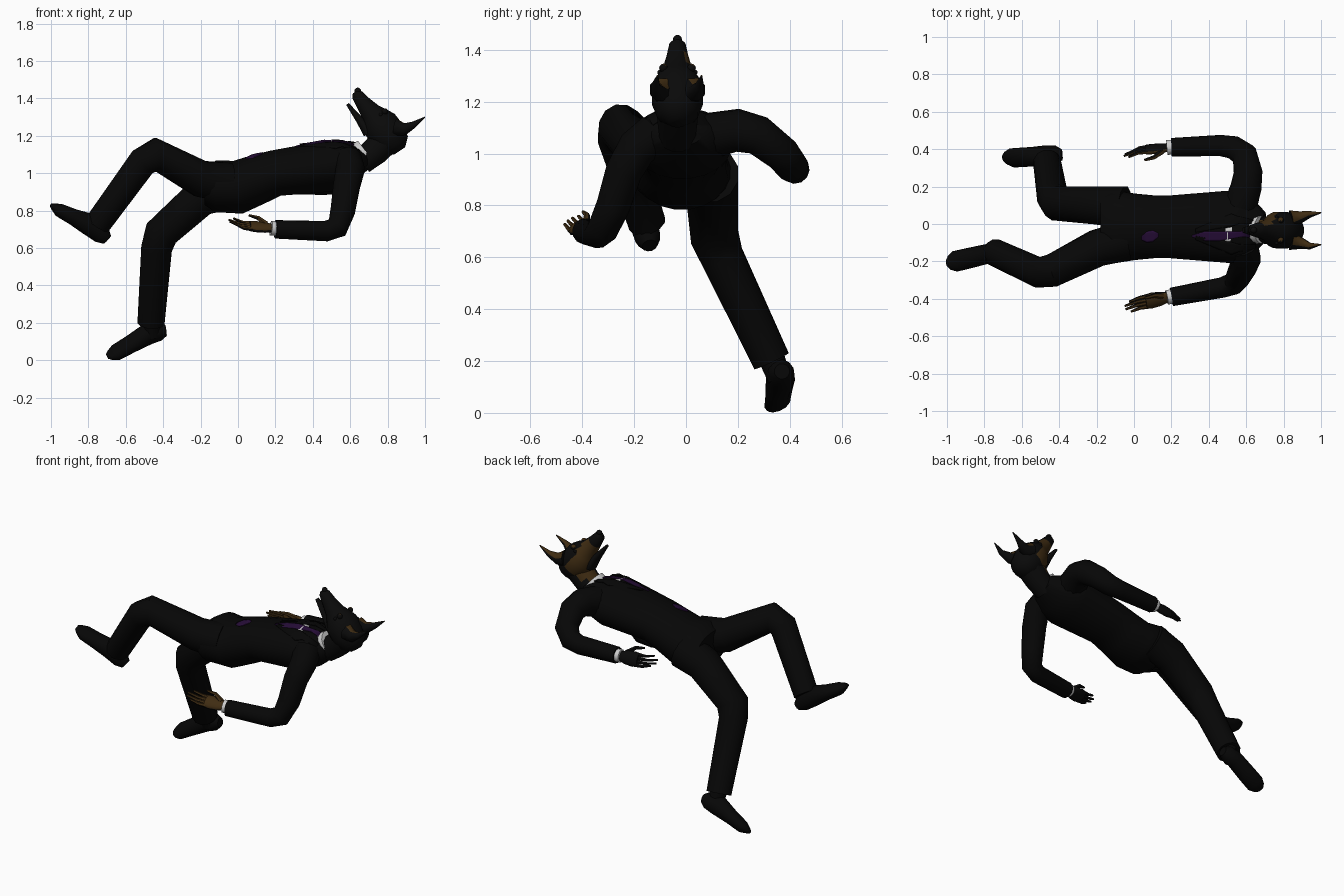
import bpy, bmesh, math
from mathutils import Vector, Matrix
from mathutils.bvhtree import BVHTree

if "Cube" in bpy.data.objects:
    bpy.data.objects.remove(bpy.data.objects["Cube"])


def material(name, red, green, blue):
    mat = bpy.data.materials.new(name)
    mat.use_nodes = True
    mat.diffuse_color = (red, green, blue, 1)
    shader = mat.node_tree.nodes["Principled BSDF"]
    shader.inputs["Base Color"].default_value = (red, green, blue, 1)
    shader.inputs["Roughness"].default_value = .8
    return mat


suit = material("black suit", .002, .002, .002)
fur = material("black fur", .003, .003, .003)
tan = material("tan fur", .05, .025, .006)
white = material("white shirt", .6, .6, .6)
purple = material("purple tie", .02, .004, .04)


def finish(name, bm, mats, rule=None):
    """Turn a bmesh into a smooth object; rule(centre, normal) picks the second colour."""
    bmesh.ops.recalc_face_normals(bm, faces=bm.faces)
    bm.normal_update()
    for face in bm.faces:
        if rule and rule(face.calc_center_median(), face.normal):
            face.material_index = 1
    mesh = bpy.data.meshes.new(name)
    bm.to_mesh(mesh)
    bm.free()
    ob = bpy.data.objects.new(name, mesh)
    bpy.context.collection.objects.link(ob)
    for mat in mats:
        mesh.materials.append(mat)
    bpy.ops.object.select_all(action='DESELECT')
    ob.select_set(True)
    bpy.context.view_layer.objects.active = ob
    bpy.ops.object.shade_smooth_by_angle(angle=math.radians(50))
    return ob


def bridge(bm, rows, closed):
    """Join neighbouring rows of vertices with quads."""
    count = len(rows[0])
    for row, following in zip(rows, rows[1:]):
        for k in range(count if closed else count - 1):
            after = (k + 1) % count
            bm.faces.new((row[k], row[after], following[after], following[k]))


def loft(name, stations, mats, side=(0, 1, 0), sides=12, rule=None):
    """Skin elliptical rings; each station is a point, a half width along side and a half depth."""
    bm = bmesh.new()
    points = [Vector(point) for point, width, depth in stations]
    steps = [(b - a).normalized() for a, b in zip(points, points[1:])]
    rings = []
    for i, (point, width, depth) in enumerate(stations):
        tangent = (steps[max(i - 1, 0)] + steps[min(i, len(steps) - 1)]).normalized()
        across = Vector(side)
        across = (across - tangent * across.dot(tangent)).normalized()
        out = tangent.cross(across)
        ring = []
        for k in range(sides):
            turn = math.tau * (k + .5) / sides
            offset = across * math.cos(turn) * width + out * math.sin(turn) * depth
            ring.append(bm.verts.new(points[i] + offset))
        rings.append(ring)
    bridge(bm, rings, True)
    bm.faces.new(rings[0])
    bm.faces.new(rings[-1])
    return finish(name, bm, mats, rule)


def limb(name, joints, start, end, mats, **options):
    """Round tube through the joints, tapering evenly from start to end radius."""
    last = len(joints) - 1
    radii = [start + (end - start) * i / last for i in range(last + 1)]
    return loft(name, list(zip(joints, radii, radii)), mats, **options)


def ball(name, centre, radius, mats, rule=None):
    bm = bmesh.new()
    bmesh.ops.create_icosphere(bm, subdivisions=2, radius=radius, matrix=Matrix.Translation(centre))
    return finish(name, bm, mats, rule)


# Jacket body, from hem to neck
torso = loft("jacket", [((x, -.015, z), width, depth) for x, z, width, depth in (
    (-.18, .93, .17, .1), (-.12, .93, .2, .14), (0, .925, .18, .145), (.1, .965, .17, .135),
    (.2, 1, .17, .125), (.5, 1.04, .195, .14), (.6, 1.06, .19, .11), (.7, 1.08, .08, .05))],
    [suit], sides=20)
surface = BVHTree.FromObject(torso, bpy.context.evaluated_depsgraph_get())


def patch(name, rows, mat, lift):
    """Thin cloth plate laid on the chest; each row is x, y centre, half width."""
    bm = bmesh.new()
    grid = []
    for x, centre, half in rows:
        row = []
        for k in range(-3, 4):
            y = centre + half * k / 3
            hit = surface.ray_cast(Vector((x, y, 3)), Vector((0, 0, -1)))[0]
            row.append(bm.verts.new((x, y, hit.z + lift)))
        grid.append(row)
    bridge(bm, grid, False)
    plate = finish(name, bm, [mat])
    plate.modifiers.new("thickness", 'SOLIDIFY').thickness = .006


# Shirt front, tie and lapels
patch("shirt_front", [(.36, -.06, .005), (.5, -.06, .04), (.66, -.05, .056)], white, .003)
patch("tie", [(.31, -.065, .005), (.38, -.065, .025), (.46, -.065, .025), (.57, -.055, .014),
              (.62, -.05, .022)], purple, .006)
patch("tie_end", [(.04, -.075, .01), (.07, -.07, .03), (.1, -.065, .03), (.13, -.06, .01)], purple, .005)
for label, sign in (("left", 1), ("right", -1)):
    patch(label + "_lapel", [(x, -.055 + sign * reach, half) for x, reach, half in (
        (.33, .02, .01), (.52, .076, .034), (.56, .075, .02), (.65, .065, .01))], suit, .009)

# Collar, white at the throat and jacket cloth at the nape
limb("collar", [(.625, -.03, 1.075), (.665, -.03, 1.1), (.685, -.03, 1.115)], .08, .075,
     [suit, white], sides=16, rule=lambda centre, normal: centre.z > 1.09)

# Trousers: right leg raised and bent, left leg hanging, with a sock in its hem
limb("right_trouser", [(-.05, -.09, .95), (-.2, -.13, .97), (-.44, -.25, 1.1), (-.51, -.26, 1.06),
                       (-.75, -.15, .73)], .11, .073, [suit])
limb("left_trouser", [(-.05, .09, .92), (-.2, .1, .87), (-.41, .11, .68), (-.435, .14, .6),
                      (-.465, .33, .2)], .115, .075, [suit])
limb("left_sock", [(-.465, .32, .24), (-.455, .36, .13)], .055, .045, [suit])


def shoe(name, heel, toe, side):
    """Shoe lofted from heel to toe, with a raised instep."""
    heel, toe = Vector(heel), Vector(toe)
    loft(name, [(heel.lerp(toe, along) + Vector((0, 0, lift)), width, depth)
                for along, lift, width, depth in (
                    (0, 0, .03, .03), (.1, .01, .05, .053), (.3, .024, .053, .063),
                    (.6, .01, .056, .045), (.85, 0, .057, .037), (.95, 0, .04, .02),
                    (1, 0, .02, .01))], [suit], side=side)


shoe("right_shoe", (-.7, -.14, .645), (-1, -.21, .83), (0, 1, 0))
shoe("left_shoe", (-.385, .37, .16), (-.7, .35, .02), (0, .8, .6))

# Sleeves
limb("right_sleeve", [(.58, -.12, 1.07), (.6, -.19, 1.02), (.58, -.24, .93), (.56, -.28, .8),
                      (.53, -.32, .71), (.47, -.34, .69), (.2, -.39, .7)],
     .085, .05, [suit], side=(0, .9, -.4))
limb("left_sleeve", [(.57, .1, 1.07), (.6, .2, 1.09), (.61, .28, 1.07), (.59, .37, 1),
                     (.53, .41, .95), (.46, .42, .94), (.2, .41, .94)],
     .09, .05, [suit], side=(.2, .3, .9))


def hand(label, wrist, along, spread, palm):
    """Shirt cuff, palm, four fingers and a thumb; the palm side is tan."""
    wrist = Vector(wrist)
    along, spread, palm = [Vector(axis).normalized() for axis in (along, spread, palm)]
    options = dict(side=spread, rule=lambda centre, normal: normal.dot(palm) > .2)
    limb(label + "_cuff", [wrist - along * .03, wrist + along * .015], .04, .04, [white], side=spread)
    loft(label + "_palm", [(wrist + along * reach, width, .022) for reach, width in (
        (0, .026), (.05, .042), (.1, .047), (.13, .04))], [fur, tan], **options)
    for i, length in enumerate((.105, .13, .125, .095)):
        base = wrist + along * .115 + spread * (i - 1.5) * .021
        middle = base + along * length / 2
        tip = base + along * length + palm * .02
        limb(f"{label}_finger_{i + 1}", [base, middle, tip], .013, .006, [fur, tan], sides=6, **options)
    root = wrist + along * .04 - spread * .02 + palm * .01
    knuckle = root + along * .045 + palm * .02 - spread * .025
    tip = knuckle + along * .05 + palm * .01
    limb(label + "_thumb", [root, knuckle, tip], .017, .007, [fur, tan], sides=6, **options)


hand("right", (.19, -.39, .705), (-1, -.2, .1), (0, -.9, -.5), (0, -.5, .9))
hand("left", (.19, .41, .94), (-1, -.1, 0), (0, .4, -.9), (0, -.9, .4))

# Neck and head, tilted back so the muzzle points up
middle_y = -.033
forehead = Vector((.8, 0, .6))
muzzle = Vector((-.6, 0, .8))
skull = Vector((.78, middle_y, 1.23))


def face_mask(centre, normal):
    """Tan cheeks and muzzle sides, below the dark bridge and short of the dark tip."""
    offset = centre - skull
    return -.03 < offset.dot(muzzle) < .2 and offset.dot(forehead) < .035 and normal.y > -.25


limb("neck", [(.66, middle_y, 1.06), (.73, middle_y, 1.115), (.8, middle_y, 1.19)], .07, .085,
     [fur, tan], rule=lambda centre, normal: normal.x < -.4 and normal.y > -.3)
loft("head", [((x, middle_y, z), radius, radius) for x, z, radius in (
    (.865, 1.12, .035), (.845, 1.15, .08), (.805, 1.2, .1), (.76, 1.26, .098), (.735, 1.295, .077),
    (.71, 1.325, .057), (.67, 1.375, .042), (.637, 1.42, .032), (.628, 1.435, .017))],
    [fur, tan], sides=16, rule=face_mask)
loft("lower_jaw", [((x, middle_y, z), width, width * .6) for x, z, width in (
    (.7, 1.215, .055), (.655, 1.28, .038), (.585, 1.37, .014))], [fur])
ball("nose", (.64, middle_y, 1.44), .018, [fur])

# Ears, brows and eyes
for label, sign, tip in (("left", 1, .06), ("right", -1, -.11)):
    base = middle_y + sign * .06
    limb(label + "_ear", [(.84, base, 1.245), (.89, base + sign * .01, 1.235),
                          (.94, base + sign * .025, 1.26), (1, tip, 1.3)],
         .05, .003, [fur, tan], sides=8,
         rule=lambda centre, normal: normal.z > .25 and normal.y > -.5 and centre.x > .85)
    brow = Vector((.785, middle_y + sign * .054, 1.33))
    ball(label + "_brow", brow, .017, [fur, tan],
         lambda centre, normal: normal.z > .2 and normal.x < .5 and normal.y > -.3)
    ball(label + "_eye", brow - forehead * .028 + Vector((0, sign * .014, 0)), .01, [fur])
